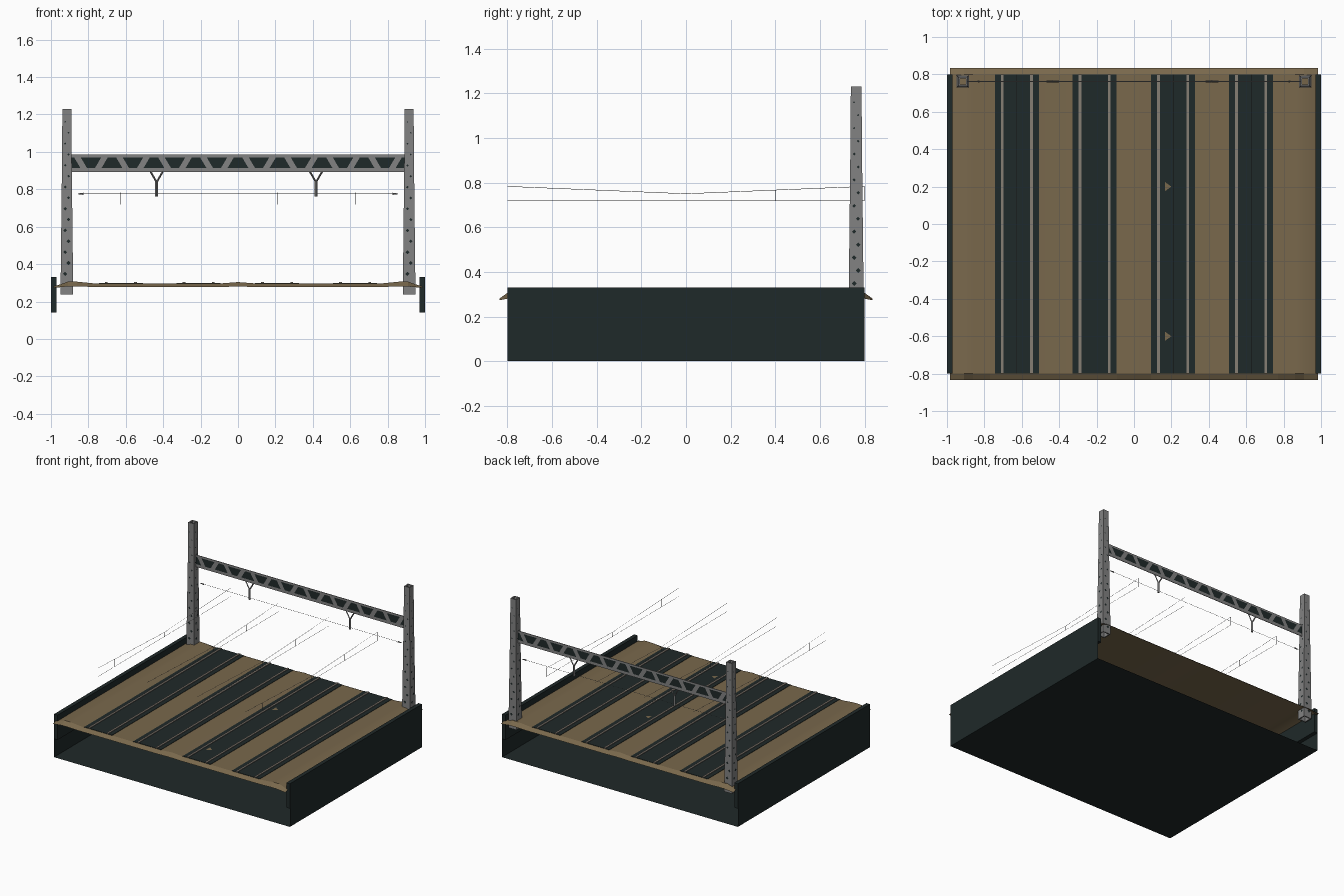
import bpy, bmesh, math
from mathutils import Vector

if "Cube" in bpy.data.objects:
    bpy.data.objects.remove(bpy.data.objects["Cube"])


def lin(c):
    c /= 255
    return c / 12.92 if c <= 0.04045 else ((c + 0.055) / 1.055) ** 2.4


def mat(name, r, g, b):
    m = bpy.data.materials.new(name)
    m.diffuse_color = (lin(r), lin(g), lin(b), 1)
    m.use_nodes = True
    m.node_tree.nodes["Principled BSDF"].inputs["Base Color"].default_value = m.diffuse_color
    return m


DARK = mat("dark_slate", 31, 41, 41)
EARTH = mat("brown_earth", 121, 104, 76)
STEEL = mat("grey_steel", 130, 130, 130)
RAIL = mat("rail_grey", 134, 126, 116)
WIRE = mat("wire_grey", 100, 101, 102)


def finish(name, bm, m):
    me = bpy.data.meshes.new(name)
    bm.to_mesh(me)
    bm.free()
    me.materials.append(m)
    ob = bpy.data.objects.new(name, me)
    bpy.context.collection.objects.link(ob)
    return ob


def mesh(name, verts, faces, m):
    bm = bmesh.new()
    vs = [bm.verts.new(v) for v in verts]
    for f in faces:
        bm.faces.new([vs[i] for i in f])
    bmesh.ops.recalc_face_normals(bm, faces=bm.faces)
    return finish(name, bm, m)


def box(name, x0, x1, y0, y1, z0, z1, m):
    bm = bmesh.new()
    bmesh.ops.create_cube(bm, size=1)
    for v in bm.verts:
        v.co = Vector(((x0 + x1) / 2 + v.co.x * (x1 - x0),
                       (y0 + y1) / 2 + v.co.y * (y1 - y0),
                       (z0 + z1) / 2 + v.co.z * (z1 - z0)))
    return finish(name, bm, m)


def rod(name, a, b, r, m, sides=4, r2=None):
    a, b = Vector(a), Vector(b)
    bm = bmesh.new()
    bmesh.ops.create_cone(bm, cap_ends=True, segments=sides, radius1=r,
                          radius2=r if r2 is None else r2, depth=(b - a).length)
    q = (b - a).to_track_quat('Z', 'Y')
    for v in bm.verts:
        v.co = q @ v.co + (a + b) / 2
    return finish(name, bm, m)


# Open-ended trough: floor sheet, lower side sheets, solid parapets
mesh("floor", [(-1, -.8, 0), (1, -.8, 0), (1, .8, 0), (-1, .8, 0)], [(0, 1, 2, 3)], DARK)
for s in (-1, 1):
    mesh("side_sheet", [(s, -.8, 0), (s, .8, 0), (s, .8, .14), (s, -.8, .14)], [(0, 1, 2, 3)], DARK)
    box("parapet", min(s, s * .97), max(s, s * .97), -.8, .8, .14, .33, DARK)

# Earth sheet with raised edges, a slight crown and drooping lips at both ends
half = [(0, .304), (.09, .297), (.77, .297), (.86, .306), (.91, .306), (.985, .28)]
prof = [(-x, z) for x, z in reversed(half[1:])] + half
rows = [(-.835, True), (-.8, False), (.8, False), (.835, True)]
n = len(prof)
verts = [(x, y, .278 + (z - .297) * .3 if low else z) for y, low in rows for x, z in prof]
faces = [(r * n + i, r * n + i + 1, (r + 1) * n + i + 1, (r + 1) * n + i)
         for r in range(3) for i in range(n - 1)]
earth = mesh("earth_bed", verts, faces, EARTH)
for p in earth.data.polygons:
    p.use_smooth = abs(p.center.y) < .5
    if p.normal.z < 0:
        p.flip()

# Earth patches showing through the ballast
for y in (-.6, .2):
    mesh("earth_patch", [(.165, y + .025, .3008), (.165, y - .025, .3008), (.2, y, .3008)],
         [(0, 1, 2)], EARTH)

# Four tracks, each with ballast, two rails and an overhead line
TOP = .762
W = .0011


def sag(y):
    return .75 + .033 * abs(y) / .8


for c in (-.626, -.211, .209, .626):
    box("ballast", c - .118, c + .118, -.8, .8, .2974, .3, DARK)
    for s in (-1, 1):
        r = c + s * .078
        box("rail", r - .007, r + .007, -.8, .8, .2974, .305, RAIL)
    rod("contact_wire", (c, -.8, .718), (c, .8, .718), W, WIRE)
    for s in (-1, 1):
        rod("messenger_wire", (c, s * .8, sag(.8)), (c, 0, sag(0)), W, WIRE)
    for y in (-.6, 0, .4, .798):
        rod("dropper", (c, y, .718), (c, y, sag(y)), W, WIRE)

# Hollow square posts, tapered, with small dark lattice openings on each face
levels = [(.238, .034), (.95, .026), (1.23, .024)]


def post_half(z):
    (z0, h0), (z1, h1) = levels[:2] if z < .95 else levels[1:]
    return h0 + (h1 - h0) * (z - z0) / (z1 - z0)


corners = [(-1, -1), (1, -1), (1, 1), (-1, 1)]
for px in (-.915, .915):
    verts, faces = [], []
    for t in (0, .008):
        for z, h in levels:
            verts += [(px + a * (h - t), TOP + b * (h - t), z) for a, b in corners]
    for i in range(4):
        j = (i + 1) % 4
        for base in (0, 4, 12, 16):
            faces.append((base + i, base + j, base + 4 + j, base + 4 + i))
        for base in (0, 8):
            faces.append((base + i, base + j, base + 12 + j, base + 12 + i))
    mesh("post", verts, faces, STEEL)
    for k in range(16):
        z = .29 + k * .058
        h, w = post_half(z - .01) + .0006, .012 - .0005 * k
        off = .009 * (-1) ** k
        for i in range(4):
            nx, ny = ((0, -1), (1, 0), (0, 1), (-1, 0))[i]
            pts = [(px + nx * h - ny * (off + u), TOP + ny * h + nx * (off + u), z + v)
                   for u, v in ((-w, 0), (0, -w), (w, 0), (0, w))]
            mesh("post_opening", pts, [(0, 1, 2, 3)], DARK)

# Flat cross beam with alternating trapezoid panels on both faces
box("cross_beam", -.892, .892, TOP - .002, TOP + .002, .893, .985, STEEL)
for i in range(-8, 9):
    x = i * .1123
    lo, hi = (.022, .055) if i % 2 else (.055, .022)
    for y in (TOP - .0028, TOP + .0028):
        pts = [(x - lo, .915), (x + lo, .915), (x + hi, .971), (x - hi, .971)]
        mesh("beam_panel", [(max(-.89, min(.89, a)), y, z) for a, z in pts],
             [(0, 1, 2, 3)], DARK)

# Y-shaped hangers under the beam
for x in (-.435, .417):
    rod("hanger_stem", (x, TOP, .762), (x, TOP, .842), .008, STEEL)
    for s in (-1, 1):
        rod("hanger_arm", (x, TOP, .838), (x + s * .033, TOP, .895), .005, STEEL)

# Cross-span wire with end insulators
rod("span_wire", (-.85, TOP, .776), (.85, TOP, .776), W, WIRE)
for s in (-1, 1):
    rod("insulator", (s * .825, TOP, .776), (s * .855, TOP, .776), .006, STEEL, 6, .002)
